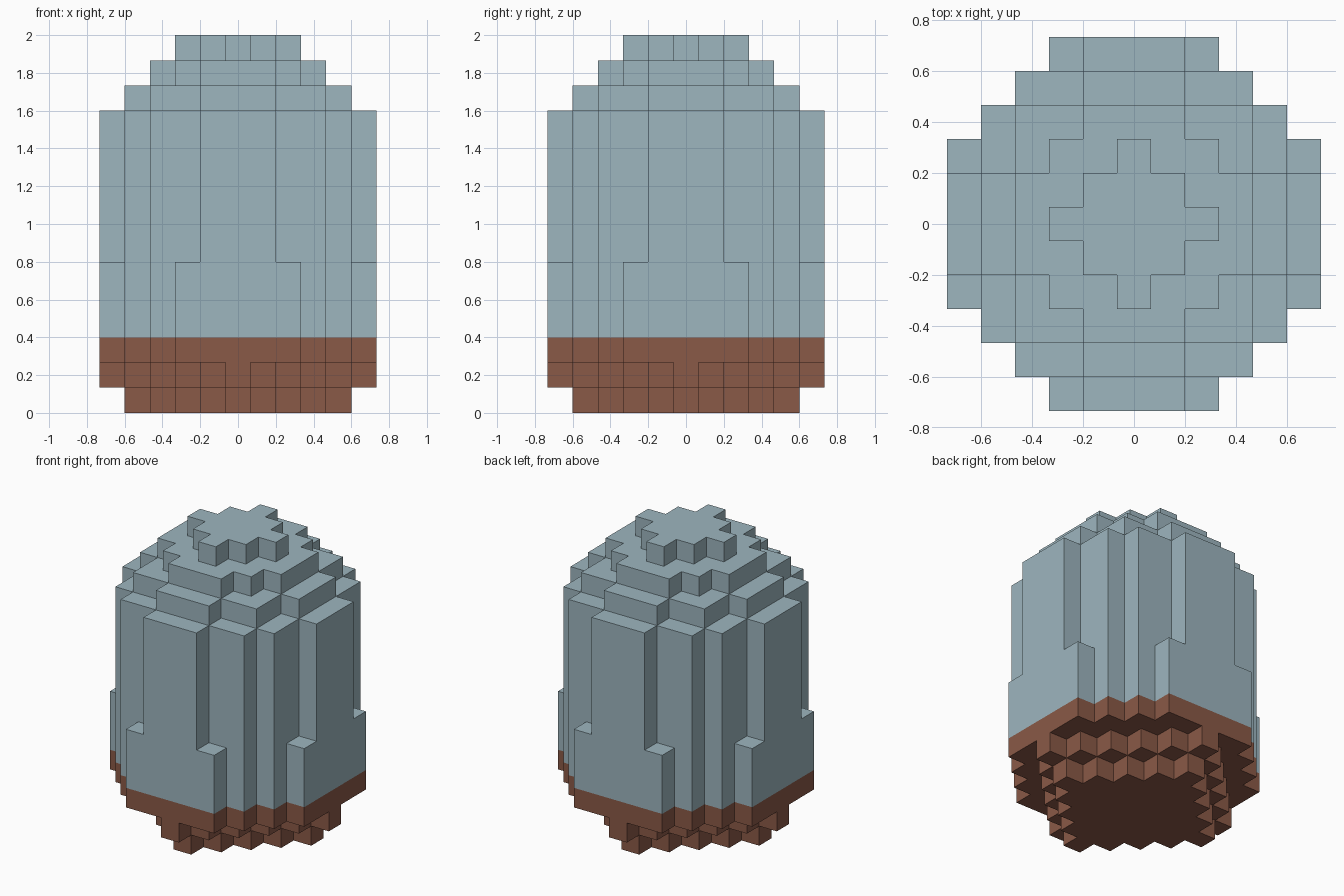
import bpy
import bmesh
from mathutils import Vector

cube = bpy.data.objects.get("Cube")
if cube:
    bpy.data.objects.remove(cube)

UNIT = 2 / 15  # edge length of one block


def make_material(name, color):
    mat = bpy.data.materials.new(name)
    mat.use_nodes = True
    mat.diffuse_color = color
    mat.node_tree.nodes["Principled BSDF"].inputs["Base Color"].default_value = color
    return mat


blue = make_material("dusty blue", (0.337, 0.465, 0.518, 1))
brown = make_material("warm brown", (0.254, 0.1, 0.063, 1))

# Each band: number of layers, and the reach in x for each row going out from the centre
BANDS = [
    (1, [4, 3, 2, 1, 0]),        # foot
    (1, [5, 4, 3, 2, 1, 0]),     # flared step
    (4, [5, 5, 5, 4, 3, 2]),     # wide lower body
    (6, [5, 5, 4, 4, 3, 1]),     # upper body
    (1, [4, 4, 3, 3, 1]),        # dome steps
    (1, [3, 3, 2, 1]),
    (1, [2, 1, 0]),
]

# Fill the blocks, symmetric front to back and left to right
blocks = set()
layer = 0
for count, reach in BANDS:
    for k in range(layer, layer + count):
        for row, r in enumerate(reach):
            for x in range(-r, r + 1):
                blocks.update({(x, row, k), (x, -row, k)})
    layer += count

DIRECTIONS = [Vector(d) * s for d in ((1, 0, 0), (0, 1, 0), (0, 0, 1)) for s in (1, -1)]


def build_part(name, mat, low, high):
    """Skin the outer faces of the blocks in layers low to high."""
    bm = bmesh.new()
    for block in sorted(blocks):
        if not low <= block[2] < high:
            continue
        centre = Vector(block) + Vector((0, 0, 0.5))
        for d in DIRECTIONS:
            neighbour = tuple(int(a + b) for a, b in zip(block, d))
            if neighbour in blocks:
                continue
            u = Vector((d.y, d.z, d.x)) / 2
            v = d.cross(u)
            corners = (-u - v, u - v, u + v, v - u)
            bm.faces.new([bm.verts.new((centre + d / 2 + c) * UNIT) for c in corners])
    bmesh.ops.remove_doubles(bm, verts=bm.verts[:], dist=UNIT / 100)
    mesh = bpy.data.meshes.new(name)
    bm.to_mesh(mesh)
    bm.free()
    mesh.materials.append(mat)
    bpy.context.collection.objects.link(bpy.data.objects.new(name, mesh))


build_part("stepped_base", brown, 0, 3)
build_part("domed_body", blue, 3, layer)
